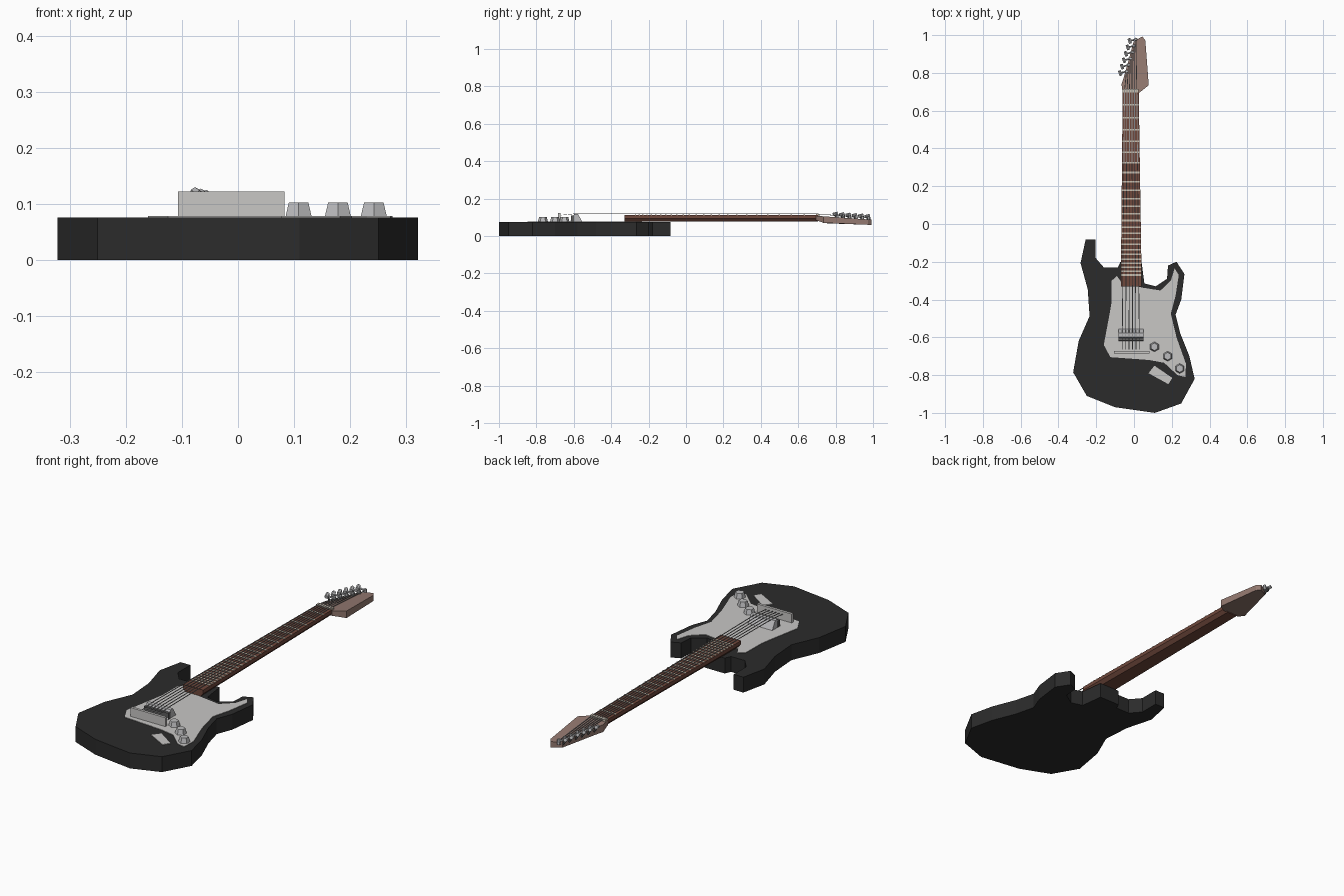
import bpy, bmesh
from mathutils import Vector

if "Cube" in bpy.data.objects:
    bpy.data.objects.remove(bpy.data.objects["Cube"])


def mat(name, r, g, b):
    m = bpy.data.materials.new(name)
    m.diffuse_color = (r, g, b, 1)
    m.use_nodes = True
    m.node_tree.nodes["Principled BSDF"].inputs["Base Color"].default_value = m.diffuse_color
    return m


BLACK = mat("black_lacquer", 0.024, 0.024, 0.024)
WHITE = mat("pale_plate", 0.58, 0.57, 0.56)
METAL = mat("metal", 0.50, 0.50, 0.51)
DARK = mat("dark_metal", 0.11, 0.11, 0.11)
STRING = mat("string_steel", 0.30, 0.30, 0.30)
WOOD = mat("red_brown_wood", 0.16, 0.065, 0.045)
HEAD = mat("pale_brown_wood", 0.30, 0.195, 0.165)
FRET = mat("fret_beige", 0.60, 0.53, 0.43)


def finish(name, bm, material):
    bmesh.ops.recalc_face_normals(bm, faces=bm.faces)
    me = bpy.data.meshes.new(name)
    bm.to_mesh(me)
    bm.free()
    me.materials.append(material)
    ob = bpy.data.objects.new(name, me)
    bpy.context.collection.objects.link(ob)
    return ob


def loft(name, rings, material):
    """Closed solid through matching rings of 3D points."""
    bm = bmesh.new()
    vs = [[bm.verts.new(p) for p in ring] for ring in rings]
    n = len(rings[0])
    for a, b in zip(vs, vs[1:]):
        for i in range(n):
            j = (i + 1) % n
            bm.faces.new((a[i], a[j], b[j], b[i]))
    bm.faces.new(vs[0])
    bm.faces.new(vs[-1])
    return finish(name, bm, material)


def prism(name, pts, z0, z1, material):
    return loft(name, [[(x, y, z) for x, y in pts] for z in (z0, z1)], material)


def box(name, x0, x1, y0, y1, z0, z1, material):
    return prism(name, [(x0, y0), (x1, y0), (x1, y1), (x0, y1)], z0, z1, material)


def rod(name, a, b, r1, r2, sides, material):
    a, b = Vector(a), Vector(b)
    bm = bmesh.new()
    bmesh.ops.create_cone(bm, cap_ends=True, segments=sides, radius1=r1,
                          radius2=r2, depth=(b - a).length)
    rot = (b - a).to_track_quat('Z', 'Y').to_matrix()
    for v in bm.verts:
        v.co = rot @ v.co + (a + b) / 2
    return finish(name, bm, material)


# Body slab with two horns and a neck heel
prism("body", [
    (-0.256, -0.082), (-0.203, -0.082), (-0.203, -0.18), (-0.16, -0.23),
    (-0.085, -0.23), (-0.072, -0.2), (0.04, -0.2), (0.055, -0.315),
    (0.115, -0.33), (0.175, -0.29), (0.18, -0.22), (0.225, -0.2),
    (0.267, -0.265), (0.25, -0.40), (0.22, -0.48), (0.245, -0.58),
    (0.293, -0.70), (0.321, -0.82), (0.25, -0.95), (0.11, -1.0),
    (-0.10, -0.97), (-0.25, -0.91), (-0.322, -0.785), (-0.293, -0.62),
    (-0.235, -0.487), (-0.245, -0.345), (-0.283, -0.207)], 0, 0.076, BLACK)

# Pickguard and jack plate
prism("pickguard", [
    (-0.118, -0.30), (-0.09, -0.275), (-0.066, -0.31), (0.045, -0.337),
    (0.14, -0.352), (0.195, -0.30), (0.215, -0.235), (0.237, -0.27),
    (0.22, -0.38), (0.195, -0.475), (0.225, -0.60), (0.275, -0.74),
    (0.272, -0.81), (0.23, -0.80), (0.16, -0.735), (0.08, -0.72),
    (-0.125, -0.705), (-0.16, -0.64), (-0.13, -0.48), (-0.12, -0.42)],
    0.075, 0.0785, WHITE)
prism("jack_plate", [(0.077, -0.79), (0.108, -0.75), (0.203, -0.815),
                     (0.182, -0.848)], 0.075, 0.079, WHITE)

# Control knobs
for i, (x, y) in enumerate([(0.108, -0.65), (0.178, -0.70), (0.242, -0.765)]):
    rod(f"knob_{i}", (x, y, 0.077), (x, y, 0.103), 0.027, 0.02, 6, METAL)

# Bridge wedge with a dark rear edge, and the upright tail plate
loft("bridge", [[(x, -0.62, 0.077), (x, -0.555, 0.077), (x, -0.578, 0.119),
                 (x, -0.597, 0.119)] for x in (-0.082, 0.05)], METAL)
box("bridge_bar", -0.083, 0.051, -0.616, -0.598, 0.077, 0.109, DARK)
box("tail_plate", -0.107, 0.083, -0.685, -0.672, 0.077, 0.122, WHITE)


# Neck edges, tapering from body to nut
Y0, Y1 = -0.33, 0.705


def neck_x(y, side):
    t = (y - Y0) / (Y1 - Y0)
    a, b = (-0.07, -0.06) if side < 0 else (0.041, 0.025)
    return a + (b - a) * t


def neck_ring(y):
    l, r = neck_x(y, -1), neck_x(y, 1)
    return [(l, y, 0.112), (r, y, 0.112), (r, y, 0.094), (r - 0.015, y, 0.077),
            (l + 0.015, y, 0.077), (l, y, 0.094)]


loft("neck", [neck_ring(Y0), neck_ring(Y1)], WOOD)

# Frets, spaced by the musical rule, and the nut
for i in range(1, 25):
    y = Y1 - 1.3 * (1 - 2 ** (-i / 12))
    box(f"fret_{i}", neck_x(y, -1), neck_x(y, 1), y - 0.004, y + 0.004,
        0.111, 0.1145, FRET)
box("nut", neck_x(Y1, -1), neck_x(Y1, 1), Y1 - 0.01, Y1 + 0.01, 0.10, 0.118, FRET)

# Headstock, tilted back
outline = [(-0.06, 0.695), (-0.066, 0.74), (-0.05, 0.79), (-0.002, 0.965),
           (0.014, 0.975), (0.03, 0.985), (0.045, 0.992), (0.06, 0.972),
           (0.078, 0.735), (0.028, 0.695)]
top = [(x, y, 0.108 - 0.07 * (y - 0.7)) for x, y in outline]
bottom = [(x, y, 0.084 - min(0.014, (y - 0.695) * 0.3) - 0.035 * (y - 0.7))
          for x, y in outline]
loft("headstock", [bottom, top], HEAD)

# Strings with their tuners
for i in range(6):
    t = i / 5
    bx, nx = -0.062 + 0.09 * t, -0.05 + 0.065 * t
    px, py = -0.04 + 0.05 * t, 0.808 + 0.17 * t
    hz = 0.108 - 0.07 * (py - 0.7)
    w = 0.002
    # string: tail, bridge, nut, tuner post
    path = [(bx, -0.665, 0.112), (bx, -0.588, 0.12), (nx, Y1, 0.1185),
            (px, py, hz + 0.008)]
    loft(f"string_{i}", [[(x - w, y, z - 0.001), (x + w, y, z - 0.001),
                          (x + w, y, z + 0.001), (x - w, y, z + 0.001)]
                         for x, y, z in path], STRING)
    rod(f"tuner_post_{i}", (px, py, hz - 0.01), (px, py, hz + 0.016),
        0.009, 0.007, 6, METAL)
    bxx, byy, bz = px - 0.033, py - 0.01, hz + 0.019
    rod(f"tuner_shaft_{i}", (px, py, hz + 0.006), (bxx, byy, bz), 0.005, 0.005,
        6, METAL)
    rod(f"tuner_button_{i}", (bxx + 0.004, byy - 0.011, bz - 0.004),
        (bxx - 0.004, byy + 0.013, bz + 0.002), 0.009, 0.009, 6, METAL)
    rod(f"tuner_base_{i}", (px - 0.02, py - 0.005, hz - 0.008),
        (bxx, byy, bz - 0.002), 0.004, 0.006, 6, DARK)
